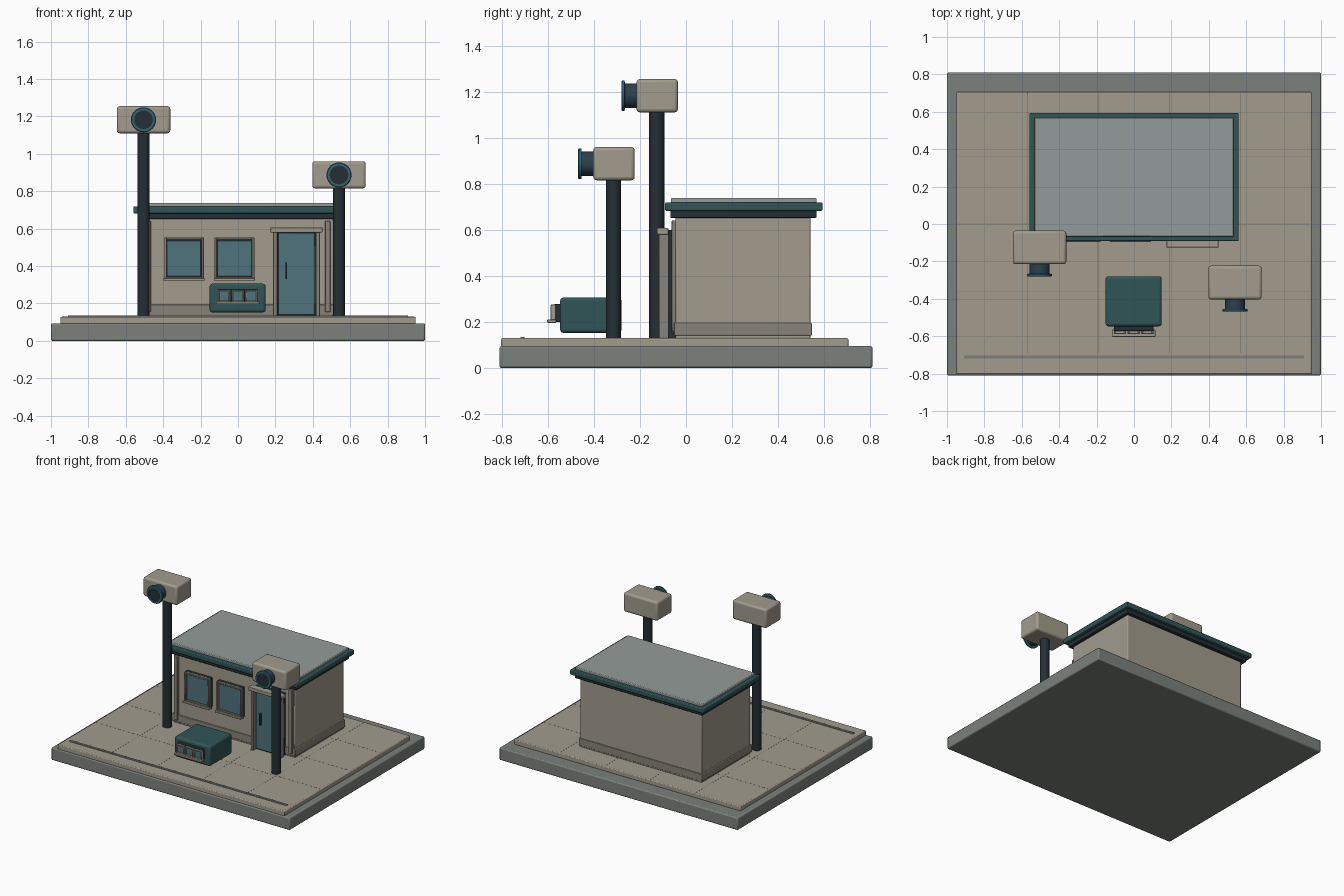
import bpy, bmesh
from math import pi, cos, sin, radians

if "Cube" in bpy.data.objects:
    bpy.data.objects.remove(bpy.data.objects["Cube"])


def mat(name, r, g, b):
    m = bpy.data.materials.new(name)
    m.diffuse_color = (r, g, b, 1)
    m.use_nodes = True
    m.node_tree.nodes["Principled BSDF"].inputs["Base Color"].default_value = m.diffuse_color
    return m


STONE = mat("stone_grey", 0.20, 0.22, 0.20)
BEIGE = mat("warm_beige", 0.36, 0.33, 0.27)
TAUPE = mat("taupe", 0.25, 0.23, 0.19)
TEAL = mat("deep_teal", 0.03, 0.09, 0.095)
DARK = mat("dark_steel", 0.018, 0.028, 0.036)
ROOF = mat("roof_grey", 0.29, 0.33, 0.32)
GLASS = mat("glass", 0.08, 0.17, 0.20)
RING = mat("lens_ring", 0.03, 0.13, 0.18)
NAVY = mat("lens_navy", 0.025, 0.05, 0.075)


def finish(name, bm, material, bevel=0.0, segments=2):
    bmesh.ops.recalc_face_normals(bm, faces=bm.faces)
    me = bpy.data.meshes.new(name)
    bm.to_mesh(me)
    bm.free()
    ob = bpy.data.objects.new(name, me)
    bpy.context.collection.objects.link(ob)
    me.materials.append(material)
    if bevel:
        mod = ob.modifiers.new("bevel", 'BEVEL')
        mod.width, mod.segments = bevel, segments
        mod.limit_method = 'ANGLE'
    bpy.ops.object.select_all(action='DESELECT')
    ob.select_set(True)
    bpy.context.view_layer.objects.active = ob
    bpy.ops.object.shade_smooth_by_angle(angle=radians(35))
    return ob


def add_box(bm, x, y, z):
    r = bmesh.ops.create_cube(bm, size=1)
    for v in r["verts"]:
        v.co = [a[0] + (c + 0.5) * (a[1] - a[0]) for a, c in zip((x, y, z), v.co)]


def box(name, x, y, z, material, bevel=0.004, segments=2):
    bm = bmesh.new()
    add_box(bm, x, y, z)
    return finish(name, bm, material, bevel, segments)


def frame(name, x, y, z, t, material, bevel=0.002):
    # rectangular border in the xz plane
    bm = bmesh.new()
    for xs in ((x[0], x[0] + t), (x[1] - t, x[1])):
        add_box(bm, xs, y, z)
    for zs in ((z[0], z[0] + t), (z[1] - t, z[1])):
        add_box(bm, (x[0] + t, x[1] - t), y, zs)
    return finish(name, bm, material, bevel, 1)


def lathe(name, cx, cz, profile, material, n=32):
    # closed (radius, y) profile turned about an axis along y
    bm = bmesh.new()
    rows = [[bm.verts.new((cx + r * cos(2 * pi * i / n), y, cz + r * sin(2 * pi * i / n)))
             for i in range(n)] for r, y in profile]
    for k in range(len(rows)):
        a, b = rows[k], rows[(k + 1) % len(rows)]
        for i in range(n):
            j = (i + 1) % n
            bm.faces.new((a[i], a[j], b[j], b[i]))
    return finish(name, bm, material)


def disc(name, cx, cz, r, y, material, n=32):
    # solid cylinder along y
    bm = bmesh.new()
    ends = [[bm.verts.new((cx + r * cos(2 * pi * i / n), yy, cz + r * sin(2 * pi * i / n)))
             for i in range(n)] for yy in y]
    for e in ends:
        bm.faces.new(e)
    for i in range(n):
        j = (i + 1) % n
        bm.faces.new((ends[0][i], ends[0][j], ends[1][j], ends[1][i]))
    return finish(name, bm, material)


# ground slabs
box("base_slab", (-1, 1), (-0.81, 0.81), (0, 0.094), STONE, 0.008)
box("paving", (-0.95, 0.95), (-0.803, 0.705), (0.09, 0.129), BEIGE, 0.006)
box("kerb_line", (-0.91, 0.91), (-0.72, -0.702), (0.125, 0.135), STONE, 0.002)
for i, x in enumerate((-0.57, -0.19, 0.19, 0.57)):
    box(f"paving_joint_x{i}", (x - 0.002, x + 0.002), (-0.69, 0.70), (0.125, 0.1295), TAUPE, 0)
for i, y in enumerate((-0.36, 0, 0.36)):
    box(f"paving_joint_y{i}", (-0.94, 0.94), (y - 0.002, y + 0.002), (0.125, 0.1295), TAUPE, 0)

# building shell and roof
box("walls", (-0.51, 0.51), (-0.045, 0.54), (0.125, 0.66), BEIGE, 0.006)
box("plinth", (-0.518, 0.518), (-0.053, 0.547), (0.14, 0.195), TAUPE)
box("roof_soffit", (-0.535, 0.535), (-0.068, 0.567), (0.652, 0.684), DARK)
box("roof_fascia", (-0.56, 0.56), (-0.091, 0.593), (0.682, 0.719), TEAL, 0.006)
box("roof_panel", (-0.533, 0.533), (-0.066, 0.567), (0.715, 0.738), ROOF, 0.005)
for side, s in (("left", -1), ("right", 1)):
    box(f"corner_trim_{side}", sorted((s * 0.465, s * 0.495)), (-0.062, -0.04), (0.155, 0.64), TAUPE)

# windows
for i, cx in enumerate((-0.288, -0.019)):
    x0, x1 = cx - 0.106, cx + 0.106
    box(f"window_{i}_casing", (x0, x1), (-0.07, -0.04), (0.33, 0.553), DARK, 0.003)
    frame(f"window_{i}_frame", (x0, x1), (-0.085, -0.068), (0.33, 0.553), 0.013, TAUPE)
    box(f"window_{i}_glass", (x0 + 0.017, x1 - 0.017), (-0.077, -0.06), (0.347, 0.536), GLASS, 0.002)
    box(f"window_{i}_sill", (x0 - 0.004, x1 + 0.004), (-0.096, -0.06), (0.322, 0.336), BEIGE, 0.003)

# door
box("door_casing", (0.195, 0.43), (-0.08, -0.04), (0.129, 0.60), DARK, 0.003)
for side, x in (("left", 0.188), ("right", 0.416)):
    box(f"door_jamb_{side}", (x, x + 0.022), (-0.117, -0.075), (0.129, 0.585), TAUPE, 0.003)
box("door_lintel", (0.173, 0.452), (-0.126, -0.075), (0.58, 0.607), BEIGE)
box("door_leaf", (0.214, 0.412), (-0.095, -0.07), (0.14, 0.578), GLASS, 0.003)
box("door_handle", (0.253, 0.263), (-0.112, -0.09), (0.33, 0.42), DARK, 0.003)


# floodlight-style posts with boxy heads
def post(side, cx, py, top, front):
    bm = bmesh.new()
    r = bmesh.ops.create_cone(bm, cap_ends=True, segments=24, radius1=0.033, radius2=0.033, depth=top - 0.12)
    bmesh.ops.translate(bm, verts=r["verts"], vec=(cx, py, (top + 0.13) / 2))
    finish(f"{side}_post", bm, DARK)
    cz = top + 0.072
    box(f"{side}_head", (cx - 0.143, cx + 0.143), (front, front + 0.18), (top, top + 0.145), BEIGE, 0.015, 3)
    disc(f"{side}_barrel", cx, cz, 0.053, (front - 0.055, front + 0.01), NAVY)
    lathe(f"{side}_lens_ring", cx, cz, [(0.05, front - 0.066), (0.063, front - 0.066),
          (0.067, front - 0.062), (0.067, front - 0.052), (0.05, front - 0.05)], RING)
    disc(f"{side}_lens", cx, cz, 0.0505, (front - 0.06, front - 0.05), DARK)


post("left", -0.505, -0.127, 1.11, -0.215)
post("right", 0.54, -0.315, 0.815, -0.403)

# small cabinet with a three-pane display
box("cabinet", (-0.152, 0.148), (-0.547, -0.28), (0.152, 0.306), TEAL, 0.015, 3)
box("display_backing", (-0.108, 0.104), (-0.572, -0.54), (0.20, 0.278), DARK, 0.003)
for i in range(3):
    cx = -0.002 + (i - 1) * 0.073
    frame(f"display_frame_{i}", (cx - 0.033, cx + 0.033), (-0.588, -0.567), (0.207, 0.275), 0.008, BEIGE)
    box(f"display_pane_{i}", (cx - 0.026, cx + 0.026), (-0.579, -0.567), (0.214, 0.268), GLASS, 0)
box("display_sill", (-0.118, 0.114), (-0.603, -0.565), (0.196, 0.21), BEIGE, 0.003)
